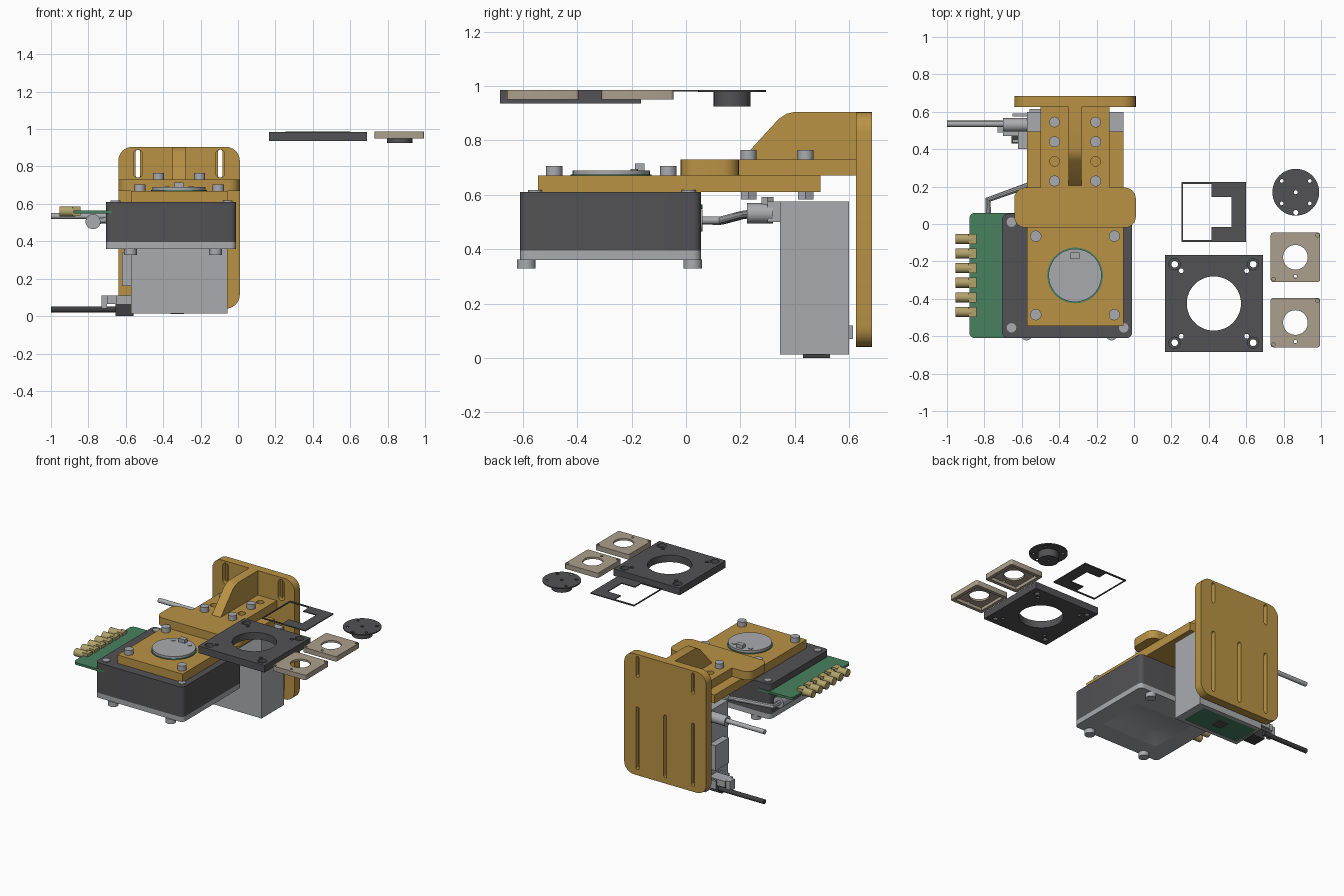
import bpy, bmesh
from math import sin, cos, pi, radians
from mathutils import Matrix

cube = bpy.data.objects.get("Cube")
if cube:
    bpy.data.objects.remove(cube, do_unlink=True)


def material(name, *rgb):
    m = bpy.data.materials.new(name)
    m.use_nodes = True
    m.diffuse_color = (*rgb, 1)
    m.node_tree.nodes["Principled BSDF"].inputs["Base Color"].default_value = (*rgb, 1)
    return m


GOLD = material("gold anodised", .49, .29, .06)
DARK = material("dark grey", .085, .085, .09)
GREY = material("light grey", .40, .41, .43)
GREEN = material("circuit green", .065, .22, .115)
TAN = material("beige", .41, .35, .27)
BRASS = material("brass", .45, .37, .15)
BLACK = material("cable black", .05, .05, .053)

# Local profile plane to world, by extrusion axis
AXES = {"z": Matrix.Identity(4),
        "y": Matrix(((1, 0, 0, 0), (0, 0, 1, 0), (0, 1, 0, 0), (0, 0, 0, 1))),
        "x": Matrix(((0, 0, 1, 0), (1, 0, 0, 0), (0, 1, 0, 0), (0, 0, 0, 1)))}


def circle(x, y, r, n=32):
    return [(x + r * cos(2 * pi * i / n), y + r * sin(2 * pi * i / n)) for i in range(n)]


def rect(x0, x1, y0, y1, r=0, n=6):
    if not r:
        return [(x0, y0), (x1, y0), (x1, y1), (x0, y1)]
    pts = []
    corners = ((x1 - r, y1 - r), (x0 + r, y1 - r), (x0 + r, y0 + r), (x1 - r, y0 + r))
    for q, (cx, cy) in enumerate(corners):
        pts += [(cx + r * cos(pi / 2 * (q + i / n)), cy + r * sin(pi / 2 * (q + i / n)))
                for i in range(n + 1)]
    return pts


def finish(name, curve, mat, matrix):
    temp = bpy.data.objects.new("temp", curve)
    bpy.context.collection.objects.link(temp)
    mesh = bpy.data.meshes.new_from_object(temp.evaluated_get(
        bpy.context.evaluated_depsgraph_get()))
    bpy.data.objects.remove(temp, do_unlink=True)
    bpy.data.curves.remove(curve)
    return add_mesh(name, mesh, mat, matrix)


def add_mesh(name, mesh, mat, matrix=AXES["z"]):
    bm = bmesh.new()
    bm.from_mesh(mesh)
    bm.transform(matrix)
    bmesh.ops.remove_doubles(bm, verts=bm.verts, dist=1e-5)
    bmesh.ops.recalc_face_normals(bm, faces=bm.faces)
    bm.to_mesh(mesh)
    bm.free()
    mesh.materials.clear()
    mesh.materials.append(mat)
    ob = bpy.data.objects.new(name, mesh)
    bpy.context.collection.objects.link(ob)
    bpy.ops.object.select_all(action="DESELECT")
    ob.select_set(True)
    bpy.context.view_layer.objects.active = ob
    bpy.ops.object.shade_smooth_by_angle(angle=radians(32))
    return ob


def prism(name, mat, lo, hi, outline, holes=(), axis="z"):
    """Extrude an outline with holes from lo to hi along an axis."""
    cu = bpy.data.curves.new(name, "CURVE")
    cu.dimensions, cu.fill_mode = "2D", "BOTH"
    cu.extrude = (hi - lo) / 2
    for loop in (outline, *holes):
        sp = cu.splines.new("POLY")
        sp.points.add(len(loop) - 1)
        for p, (x, y) in zip(sp.points, loop):
            p.co = (x, y, 0, 1)
        sp.use_cyclic_u = True
    return finish(name, cu, mat, AXES[axis] @ Matrix.Translation((0, 0, (lo + hi) / 2)))


def rod(name, mat, lo, hi, x, y, r, axis="z", n=32):
    return prism(name, mat, lo, hi, circle(x, y, r, n), axis=axis)


def cable(name, mat, pts, r):
    cu = bpy.data.curves.new(name, "CURVE")
    cu.dimensions, cu.bevel_depth, cu.bevel_resolution = "3D", r, 3
    cu.use_fill_caps = True
    sp = cu.splines.new("POLY")
    sp.points.add(len(pts) - 1)
    for p, co in zip(sp.points, pts):
        p.co = (*co, 1)
    return finish(name, cu, mat, AXES["z"])


CX = -.315  # mid line of the camera assembly

# Slotted back plate, slots wider at the front
for name, lo, hi, w in (("back_plate_front", .625, .655, .024), ("back_plate_rear", .655, .685, .012)):
    slots = [rect(CX + s - w, CX + s + w, .74, .89, w * .98) for s in (-.22, .22)]
    slots += [rect(CX + s - w, CX + s + w, .08, .53, w * .98) for s in (-.22, 0, .22)]
    prism(name, GOLD, lo, hi, rect(-.64, .01, .04, .905, .075), slots, "y")

# Arm with bolt holes, and its gusset
bolt_y = (.23, .335, .44, .545)
prism("arm_head", GOLD, .67, .73, rect(-.64, .01, -.02, .195, .06))
prism("arm_neck", GOLD, .67, .73, rect(-.50, -.13, .19, .63),
      [circle(CX + s, y, .026, 20) for s in (-.11, .11) for y in bolt_y])
prism("gusset", GOLD, CX - .035, CX + .035,
      [(.2, .725), (.63, .725), (.63, .905), (.40, .905), (.37, .898), (.34, .878)], axis="x")
prism("mounting_plate", GOLD, .61, .67, rect(-.573, -.057, -.545, .495),
      [circle(CX + s, .545 - .105, .02, 16) for s in (-.11, .11)])
for s in (-.11, .11):
    for y in (.23, .44):
        rod("arm_bolt", GREY, .66, .765, CX + s, y, .029)
        rod("arm_nut", GREY, .583, .612, CX + s, y, .033, n=6)
for s in (-.21, .21):
    for y in (-.065, -.485):
        rod("plate_bolt", GREY, .66, .705, CX + s, y, .03)

# Round lens cap on the mounting plate
rod("lens_ring", GREEN, .668, .674, CX, -.275, .149, n=48)
rod("lens_cap", GREY, .668, .69, CX, -.275, .142, n=48)
prism("cap_key", GREY, .685, .715, rect(CX - .024, CX + .024, -.187, -.153))
for s in (-.065, .065):
    rod("cap_pin", GREY, .685, .694, CX + s, -.19, .014, n=16)

# Camera case with grey underside cover and sloped recess
prism("camera_case", DARK, .395, .61, rect(-.705, -.01, -.61, .055, .03))
recess = rect(-.58, -.13, -.47, -.12)
prism("case_cover", GREY, .36, .396, rect(-.705, -.01, -.61, .055, .03), [recess])
bm = bmesh.new()
outer = [bm.verts.new((x, y, .36)) for x, y in recess]
inner = [bm.verts.new((x, y, .394)) for x, y in rect(-.48, -.23, -.39, -.20)]
bm.faces.new(inner)
for i in range(4):
    j = (i + 1) % 4
    bm.faces.new((outer[i], outer[j], inner[j], inner[i]))
mesh = bpy.data.meshes.new("cover_recess")
bm.to_mesh(mesh)
bm.free()
add_mesh("cover_recess", mesh, GREY)
for x in (-.575, -.12):
    for y in (-.588, .025):
        rod("foot", GREY, .328, .362, x, y, .034)
for x in (-.655, -.055):
    for y in (-.555, .01):
        rod("case_screw", GREY, .60, .617, x, y, .026, n=12)

# Side circuit board with coaxial sockets
prism("circuit_board", GREEN, .548, .564, rect(-.88, -.60, -.61, .06, .03))
for i in range(6):
    y = -.08 - .078 * i
    rod("socket", BRASS, -.955, -.87, y, .56, .027, "x")
    prism("socket_base", BRASS, .535, .585, rect(-.885, -.843, y - .027, y + .027))

# Cable from the camera to the drive box
rod("camera_plug", GREY, -.06, .06, -.775, .505, .04, "y")
cable("camera_cable", GREY, [(-.78, .03, .505), (-.78, .13, .505), (-.57, .205, .525),
                             (-.48, .24, .53)], .016)
rod("drive_plug", GREY, .225, .32, -.47, .532, .037, "y")
prism("drive_plug_lug", GREY, .50, .575, rect(-.50, -.44, .30, .35))
rod("plug_nut", GREY, .565, .592, -.47, .30, .025, n=6)

# Drive box behind, with its board, side panel and rear tab
prism("drive_box", GREY, .02, .575, rect(-.573, -.055, .345, .6))
prism("box_rim", GREY, .013, .021, rect(-.573, -.055, .345, .6), [rect(-.55, -.11, .375, .57)])
prism("box_board", GREEN, .015, .021, rect(-.55, -.11, .375, .57))
prism("board_chip", DARK, .01, .016, rect(-.36, -.29, .44, .51))
prism("side_panel", GREY, .16, .34, rect(-.62, -.57, .40, .55))
prism("rear_tab", GREY, .07, .12, rect(-.56, -.48, .595, .615))

# Cable clamp and the two outgoing leads
prism("clamp", GREY, .065, .11, rect(-.70, -.57, .47, .56))
for y in (.437, .575):
    prism("clamp_ear", GREY, .05, .11, rect(-.65, -.57, y, y + .016))
prism("clamp_front", GREY, .04, .11, rect(-.73, -.70, .49, .545))
prism("lead_plug", BLACK, 0, .065, rect(-.655, -.56, .43, .53))
rod("lower_lead", BLACK, -1, -.64, .538, .036, .016, "x")
rod("upper_lead", GREY, -1, -.68, .535, .535, .016, "x")
rod("upper_plug", GREY, -.70, -.57, .53, .53, .036, "x")

# Loose square adapter plate with counterbored corners
for lo, hi, r in (.935, .96, .018), (.96, .985, .03):
    holes = [circle(.427, -.425, .145, 48)]
    for sx in (-1, 1):
        for sy in (-1, 1):
            holes.append(circle(.427 + sx * .21, -.425 + sy * .21, r, 20))
            holes.append(circle(.427 + sx * .175, -.425 + sy * .175, .013, 12))
    prism("adapter_plate", DARK, lo, hi, rect(.165, .69, -.685, -.165), holes)

# Loose thin gasket frame
prism("gasket", DARK, .979, .986, rect(.255, .6, -.095, .225),
      [[(.262, -.085), (.415, -.085), (.415, -.015), (.52, -.015), (.52, .145),
        (.415, .145), (.415, .213), (.262, .213)]])

# Loose flanged disc
holes = [circle(.865 + sx * .075, .17 + sy * .06, .01, 12) for sx in (-1, 1) for sy in (-1, 1)]
prism("flange_disc", DARK, .978, .986, circle(.865, .17, .125, 48),
      holes + [circle(.865, .17, .011, 12), circle(.865, .062, .014, 12)])
prism("flange_hub", DARK, .925, .98, circle(.865, .17, .068), [circle(.865, .17, .011, 12)])

# Two loose square covers, hollow underneath
for y in (-.178, -.527):
    x, h = .863, .132
    square = rect(x - h, x + h, y - h, y + h, .012, 3)
    prism("cover_top", TAN, .972, .986, square,
          [circle(x, y, .066), circle(x, y - .102, .009, 12),
           circle(x + .117, y + .117, .009, 12), circle(x - .117, y - .117, .009, 12)])
    prism("cover_wall", TAN, .95, .973, square, [rect(x - .108, x + .108, y - .108, y + .108)])
